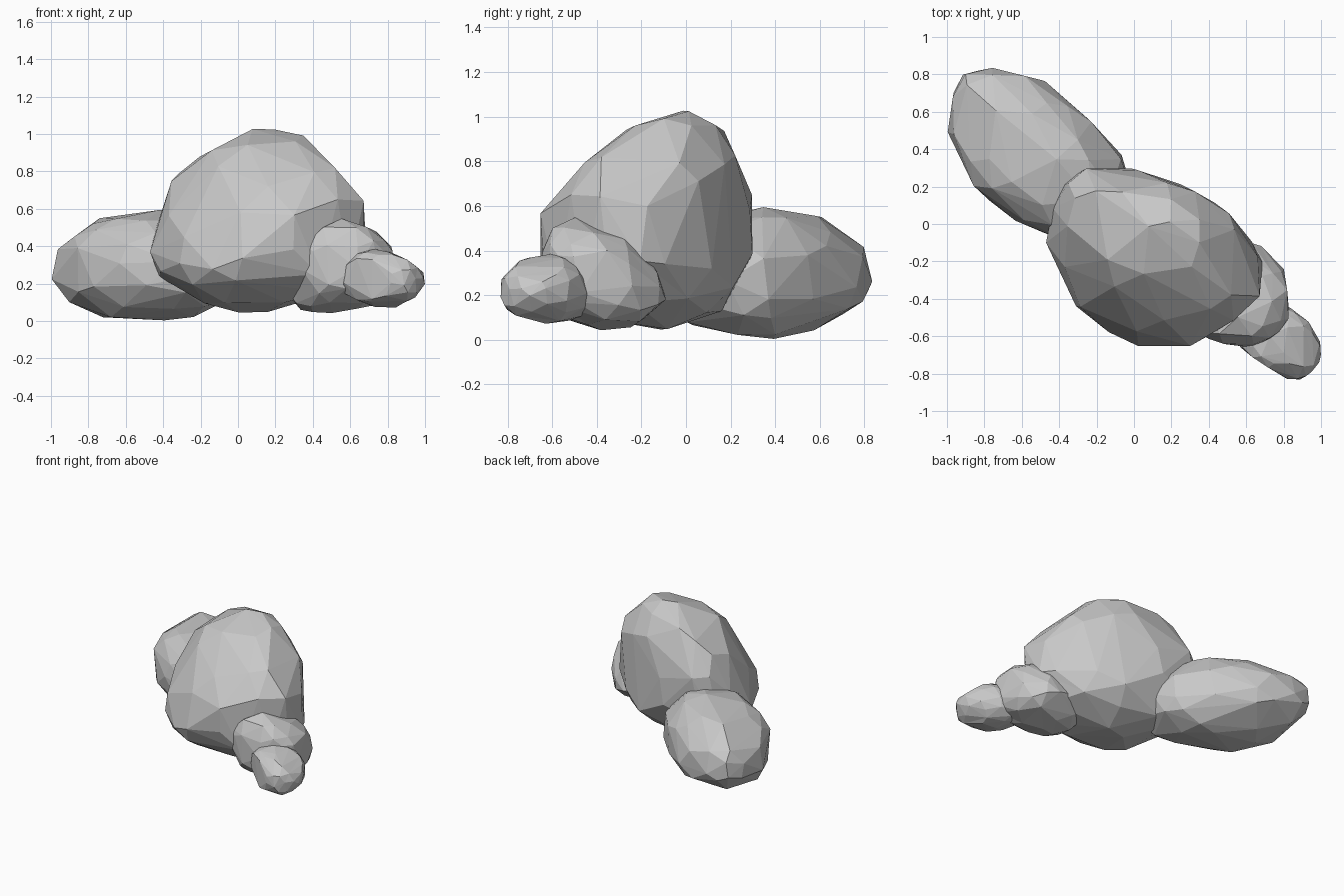
import bpy
import bmesh
import math
import random
from mathutils import Vector, Matrix

default_cube = bpy.data.objects.get("Cube")
if default_cube:
    bpy.data.objects.remove(default_cube, do_unlink=True)

# Single stone colour
stone = bpy.data.materials.new("grey_stone")
stone.use_nodes = True
GREY = (0.58, 0.58, 0.58, 1)
stone.diffuse_color = GREY
shader = stone.node_tree.nodes["Principled BSDF"]
shader.inputs["Base Color"].default_value = GREY
shader.inputs["Roughness"].default_value = 0.9

FRONT, SIDE, TOP = (0, 2), (1, 2), (0, 1)


def push_to_corner(points, centre, axes, target, reach):
    """Move the rim of a boulder, seen along one axis, out or in to a corner point."""
    a, b = axes
    normal = Vector((target[0] - centre[a], target[1] - centre[b]))
    distance = normal.length
    normal.normalize()

    def along(p):
        return (p[a] - centre[a]) * normal.x + (p[b] - centre[b]) * normal.y

    def across(p):
        return abs((p[b] - centre[b]) * normal.x - (p[a] - centre[a]) * normal.y)

    rim = max(points, key=lambda p: along(p) - across(p)).copy()
    shift = distance - along(rim)
    for p in points:
        weight = math.exp(-((p - rim).length / reach) ** 2)
        p[a] += normal.x * shift * weight
        p[b] += normal.y * shift * weight


def trim_to_edge(points, centre, axes, start, end):
    """Flatten whatever sticks out past the straight edge between two corners."""
    a, b = axes
    normal = Vector((end[1] - start[1], start[0] - end[0])).normalized()
    if normal.x * (start[0] - centre[a]) + normal.y * (start[1] - centre[b]) < 0:
        normal.negate()
    for p in points:
        excess = normal.x * (p[a] - start[0]) + normal.y * (p[b] - start[1])
        if excess > 0:
            p[a] -= normal.x * excess
            p[b] -= normal.y * excess


def boulder(name, centre, length, width, rise, drop, yaw, outlines, lean=(0, 0), seed=1):
    """Faceted egg shape, turned, leaned and fitted to its outline corners."""
    rng = random.Random(seed)
    centre = Vector(centre)
    ball = bmesh.new()
    bmesh.ops.create_icosphere(ball, subdivisions=3, radius=1)
    tumble = Matrix.Rotation(rng.uniform(0, math.pi), 3, Vector((1, 2, 3)))
    turn = Matrix.Rotation(math.radians(yaw), 3, "Z")
    points = []
    for vert in ball.verts:
        p = tumble @ vert.co * rng.uniform(0.98, 1.03)
        height = max(p.z, 0)
        p = turn @ Vector((p.x * length, p.y * width, p.z * (rise if p.z > 0 else drop)))
        p += Vector((lean[0], lean[1], 0)) * height
        points.append(p + centre)
    ball.free()

    for _ in range(4):
        for axes, corners in outlines:
            for corner in corners:
                push_to_corner(points, centre, axes, corner, width * 0.45)
        for axes, corners in outlines:
            for start, end in zip(corners, corners[1:]):
                trim_to_edge(points, centre, axes, start, end)

    # Wrap the points in a convex skin
    skin = bmesh.new()
    for p in points:
        skin.verts.new(p)
    hull = bmesh.ops.convex_hull(skin, input=skin.verts)
    loose = set(hull["geom_interior"]) | set(hull["geom_unused"])
    loose = [g for g in loose if isinstance(g, bmesh.types.BMVert)]
    bmesh.ops.delete(skin, geom=loose, context="VERTS")
    bmesh.ops.recalc_face_normals(skin, faces=skin.faces)
    face_count = len(skin.faces)

    mesh = bpy.data.meshes.new(name)
    skin.to_mesh(mesh)
    skin.free()
    mesh.materials.append(stone)
    rock = bpy.data.objects.new(name, mesh)
    bpy.context.collection.objects.link(rock)

    # Merge small facets into broad chipped planes
    chips = rock.modifiers.new("broad_facets", "DECIMATE")
    chips.ratio = min(1, 120 / face_count)


# Tall main boulder
boulder(
    "main_boulder", (0.12, -0.18, 0.38), 0.61, 0.44, 0.66, 0.34, -35,
    [
        (FRONT, [(0.29, 0.08), (0.08, 0.04), (-0.15, 0.08), (-0.42, 0.23), (-0.46, 0.32),
                 (-0.45, 0.46), (-0.35, 0.76), (-0.19, 0.9), (0.12, 1.04), (0.36, 0.99),
                 (0.65, 0.68), (0.69, 0.53)]),
        (SIDE, [(-0.14, 0.04), (0, 0.07), (0.16, 0.13), (0.3, 0.38), (0.31, 0.45),
                (0.3, 0.64), (0.17, 0.94), (0, 1.04), (-0.28, 0.94), (-0.49, 0.76),
                (-0.64, 0.58), (-0.69, 0.46), (-0.66, 0.36), (-0.61, 0.24), (-0.4, 0.09),
                (-0.14, 0.04)]),
        (TOP, [(-0.41, 0.2), (-0.24, 0.31), (-0.04, 0.31), (0.28, 0.2), (0.43, 0.12),
               (0.61, -0.04), (0.69, -0.2), (0.69, -0.36), (0.57, -0.51), (0.39, -0.61),
               (0.21, -0.68), (-0.03, -0.64), (-0.29, -0.46), (-0.45, -0.19),
               (-0.46, -0.04), (-0.41, 0.2)]),
    ],
    lean=(0, 0.15), seed=3)

# Long low boulder behind
boulder(
    "back_boulder", (-0.52, 0.36, 0.26), 0.6, 0.35, 0.34, 0.26, -42,
    [
        (FRONT, [(-0.12, 0.07), (-0.2, 0.03), (-0.39, 0), (-0.69, 0.01), (-0.89, 0.1),
                 (-1, 0.23), (-0.96, 0.39), (-0.74, 0.55), (-0.6, 0.58), (-0.41, 0.6)]),
        (SIDE, [(0, 0.07), (0.17, 0.03), (0.37, 0), (0.57, 0.04), (0.78, 0.16),
                (0.84, 0.26), (0.8, 0.41), (0.61, 0.55), (0.39, 0.6), (0.3, 0.58)]),
        (TOP, [(-0.46, -0.06), (-0.64, 0.02), (-0.84, 0.18), (-0.92, 0.31), (-1, 0.44),
               (-0.98, 0.67), (-0.91, 0.81), (-0.77, 0.84), (-0.51, 0.78),
               (-0.33, 0.65), (-0.07, 0.38), (-0.05, 0.32)]),
    ],
    seed=5)

# Medium boulder at the front corner
boulder(
    "front_boulder", (0.54, -0.37, 0.26), 0.33, 0.27, 0.29, 0.22, -40,
    [
        (FRONT, [(0.7, 0.08), (0.49, 0.04), (0.33, 0.06), (0.27, 0.13)]),
        (FRONT, [(0.36, 0.43), (0.41, 0.48), (0.56, 0.55), (0.62, 0.53), (0.72, 0.49),
                 (0.82, 0.4)]),
        (SIDE, [(-0.5, 0.08), (-0.38, 0.04), (-0.23, 0.06), (-0.09, 0.18), (-0.1, 0.23),
                (-0.16, 0.37), (-0.33, 0.49), (-0.39, 0.52), (-0.49, 0.55),
                (-0.6, 0.5), (-0.65, 0.38)]),
        (TOP, [(0.69, -0.13), (0.8, -0.24), (0.82, -0.36), (0.83, -0.5), (0.75, -0.61),
               (0.64, -0.66), (0.51, -0.65), (0.39, -0.61)]),
    ],
    lean=(-0.02, -0.08), seed=8)

# Smallest stone at the end of the row
boulder(
    "small_stone", (0.76, -0.63, 0.23), 0.27, 0.19, 0.17, 0.16, -37,
    [
        (FRONT, [(0.52, 0.17), (0.56, 0.28), (0.6, 0.34), (0.72, 0.39), (0.84, 0.36),
                 (0.91, 0.33), (0.99, 0.26), (1, 0.2), (0.95, 0.13), (0.84, 0.07),
                 (0.72, 0.08), (0.58, 0.13), (0.52, 0.17)]),
        (SIDE, [(-0.84, 0.2), (-0.83, 0.27), (-0.74, 0.36), (-0.6, 0.39), (-0.52, 0.36),
                (-0.45, 0.28), (-0.42, 0.18), (-0.47, 0.1), (-0.6, 0.07), (-0.72, 0.09),
                (-0.8, 0.13), (-0.84, 0.2)]),
        (TOP, [(0.84, -0.45), (0.94, -0.53), (1, -0.64), (1, -0.71), (0.97, -0.77),
               (0.9, -0.83), (0.82, -0.83), (0.64, -0.72), (0.55, -0.65)]),
    ],
    seed=13)
